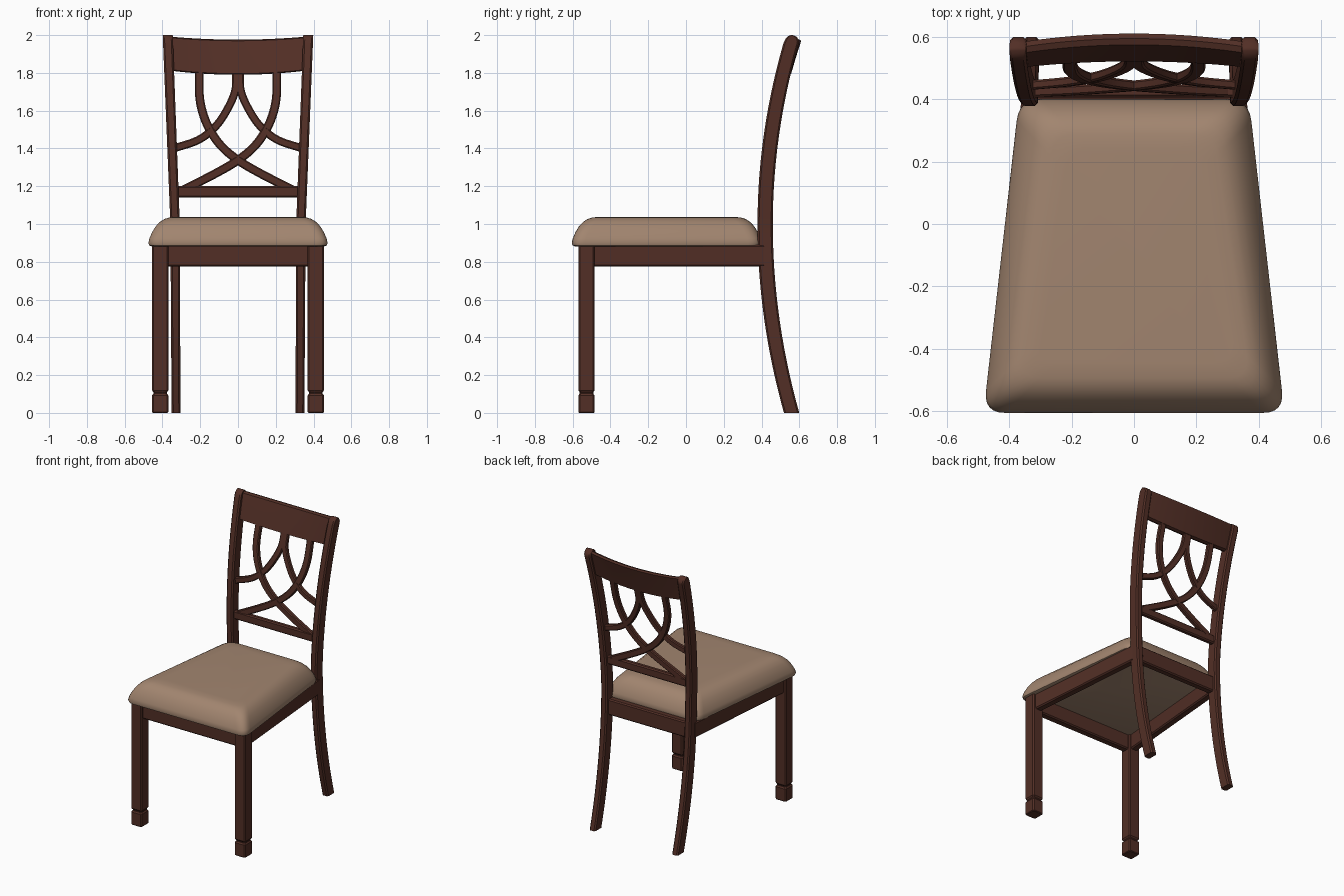
import bpy, bmesh, math
from mathutils import Vector

cube = bpy.data.objects.get("Cube")
if cube:
    bpy.data.objects.remove(cube, do_unlink=True)


def material(name, rgb):
    m = bpy.data.materials.new(name)
    m.use_nodes = True
    m.diffuse_color = (*rgb, 1)
    m.node_tree.nodes["Principled BSDF"].inputs["Base Color"].default_value = (*rgb, 1)
    return m


wood = material("dark_wood", (0.085, 0.028, 0.019))
fabric = material("tan_fabric", (0.36, 0.235, 0.16))


def loft(name, rings, mat, angle=35):
    """Skin a list of equal-sized point rings and cap both ends."""
    bm = bmesh.new()
    loops = [[bm.verts.new(p) for p in ring] for ring in rings]
    n = len(loops[0])
    for a, b in zip(loops, loops[1:]):
        for i in range(n):
            j = (i + 1) % n
            bm.faces.new((a[i], a[j], b[j], b[i]))
    bm.faces.new(loops[0])
    bm.faces.new(loops[-1])
    bmesh.ops.recalc_face_normals(bm, faces=bm.faces)
    mesh = bpy.data.meshes.new(name)
    bm.to_mesh(mesh)
    bm.free()
    mesh.materials.append(mat)
    obj = bpy.data.objects.new(name, mesh)
    bpy.context.collection.objects.link(obj)
    bpy.ops.object.select_all(action='DESELECT')
    obj.select_set(True)
    bpy.context.view_layer.objects.active = obj
    bpy.ops.object.shade_smooth_by_angle(angle=math.radians(angle))
    return obj


def section(centre, u, v, hu, hv, c):
    """Rectangle with chamfered corners, spanned by directions u and v."""
    c = min(c, hu * 0.6, hv * 0.6)
    pts = [(hu - c, hv), (hu, hv - c), (hu, c - hv), (hu - c, -hv),
           (c - hu, -hv), (-hu, c - hv), (-hu, hv - c), (c - hu, hv)]
    return [Vector(centre) + Vector(u) * a + Vector(v) * b for a, b in pts]


X, Y, Z = Vector((1, 0, 0)), Vector((0, 1, 0)), Vector((0, 0, 1))


def beam(name, a, b, half_width, half_height):
    a, b = Vector(a), Vector(b)
    side = (b - a).cross(Z).normalized()
    return loft(name, [section(p, side, Z, half_width, half_height, 0.008) for p in (a, b)], wood)


def post_x(z):
    return 0.328 + 0.005 * z if z < 1 else 0.333 + 0.039 * (z - 1)


def post_y(z):
    return 0.419 + (0.15 if z > 1 else 0.14) * (z - 1) ** 2


def back_y(x, z):
    """Depth of the back panel, bowed rearward toward the top centre."""
    return post_y(z) + 0.025 * (1 - (x / 0.36) ** 2) * max(0, (z - 1.17) / 0.63)


def smooth_path(points, steps=6):
    """Catmull-Rom samples through 2D points."""
    p = [Vector(q) for q in points]
    p = [2 * p[0] - p[1]] + p + [2 * p[-1] - p[-2]]
    out = []
    for a, b, c, d in zip(p, p[1:], p[2:], p[3:]):
        for k in range(steps):
            t = k / steps
            out.append(0.5 * (2 * b + (c - a) * t + (2 * a - 5 * b + 4 * c - d) * t ** 2
                              + (3 * b - a - 3 * c + d) * t ** 3))
    return out + [p[-2]]


def slat(name, points, width, depth, sign):
    """Curved bar that follows the back panel."""
    path = smooth_path(points)
    rings = []
    for i, q in enumerate(path):
        t = (path[min(i + 1, len(path) - 1)] - path[max(i - 1, 0)]).normalized()
        normal = Vector((-t.y * sign, 0, t.x))
        centre = (q.x * sign, back_y(q.x, q.y), q.y)
        rings.append(section(centre, normal, Y, width / 2, depth / 2, 0.006))
    loft(name, rings, wood)


# Parts that come in left and right pairs
leg_profile = [(0, 0.039), (0.005, 0.043), (0.092, 0.043), (0.102, 0.036),
               (0.109, 0.036), (0.119, 0.043), (0.89, 0.043)]
outer_slat = [(-0.205, 1.82), (-0.202, 1.66), (-0.165, 1.53), (-0.095, 1.42),
              (0, 1.338), (0.12, 1.267), (0.29, 1.18)]
inner_slat = [(-0.01, 1.82), (-0.014, 1.71), (-0.055, 1.61), (-0.12, 1.515),
              (-0.21, 1.445), (-0.34, 1.4)]
for sign, side in ((1, "left"), (-1, "right")):
    # Front leg with grooved foot
    loft(side + "_front_leg",
         [section((sign * 0.412, -0.527, z), X, Y, r, r, 0.008) for z, r in leg_profile], wood, 25)

    # Curved back post with a rounded top
    levels = [(1.955 * i / 28, 0.0405) for i in range(29)]
    for k in range(1, 7):
        a = math.radians(14 * k)
        levels.append((1.955 + 0.045 * math.sin(a), 0.0405 * math.cos(a)))
    loft(side + "_back_post",
         [section((sign * post_x(z), post_y(min(z, 1.97)), z), X, Y, 0.0235 + 0.0015 * z, h, 0.009)
          for z, h in levels], wood)

    # Seat side rail and back lattice
    beam(side + "_side_rail", (sign * 0.41, -0.5, 0.833), (sign * 0.333, 0.41, 0.833), 0.027, 0.057)
    slat(side + "_outer_slat", outer_slat, 0.046, 0.032, sign)
    slat(side + "_inner_slat", inner_slat, 0.042, 0.03, sign)

# Cross rails
beam("front_rail", (-0.4, -0.527, 0.833), (0.4, -0.527, 0.833), 0.027, 0.057)
beam("rear_rail", (-0.33, 0.415, 0.833), (0.33, 0.415, 0.833), 0.025, 0.057)
beam("lower_back_rail", (-0.335, post_y(1.17), 1.17), (0.335, post_y(1.17), 1.17), 0.018, 0.03)

# Bowed crest rail
crest = []
for i in range(25):
    x = -0.36 + 0.03 * i
    dip = 1 - (x / 0.36) ** 2
    low, high = 1.812 - 0.022 * dip, 1.992 - 0.016 * dip
    ring = []
    for off, lift in ((-0.018, 0.006), (0.018, 0.006)):
        column = [low + lift, (low + high) / 2, high - lift]
        edge = [(x, back_y(x, z) + off, z) for z in column]
        ring.append(edge if off < 0 else edge[::-1])
    top = (x, back_y(x, high), high)
    base = (x, back_y(x, low), low)
    crest.append(ring[0] + [top] + ring[1] + [base])
loft("crest_rail", crest, wood)


# Padded seat tapering toward the back
def seat_outline(inset, z):
    corners = [Vector((s * (w - inset), y, z)) for s, w, y in
               ((-1, 0.482, -0.605 + inset), (1, 0.482, -0.605 + inset),
                (1, 0.368, 0.4 - inset), (-1, 0.368, 0.4 - inset))]
    pts = []
    for i, c in enumerate(corners):
        a = c + (corners[i - 1] - c).normalized() * 0.07
        b = c + (corners[(i + 1) % 4] - c).normalized() * 0.07
        for k in range(7):
            t = k / 6
            pts.append(a * (1 - t) ** 2 + c * 2 * t * (1 - t) + b * t ** 2)
    return pts


seat_profile = [(0.016, 0.882), (0.004, 0.887), (0, 0.9), (0.006, 0.925), (0.02, 0.957),
                (0.038, 0.987), (0.06, 1.011), (0.085, 1.027), (0.112, 1.035), (0.16, 1.038)]
loft("seat_cushion", [seat_outline(i, z) for i, z in seat_profile], fabric, 50)
